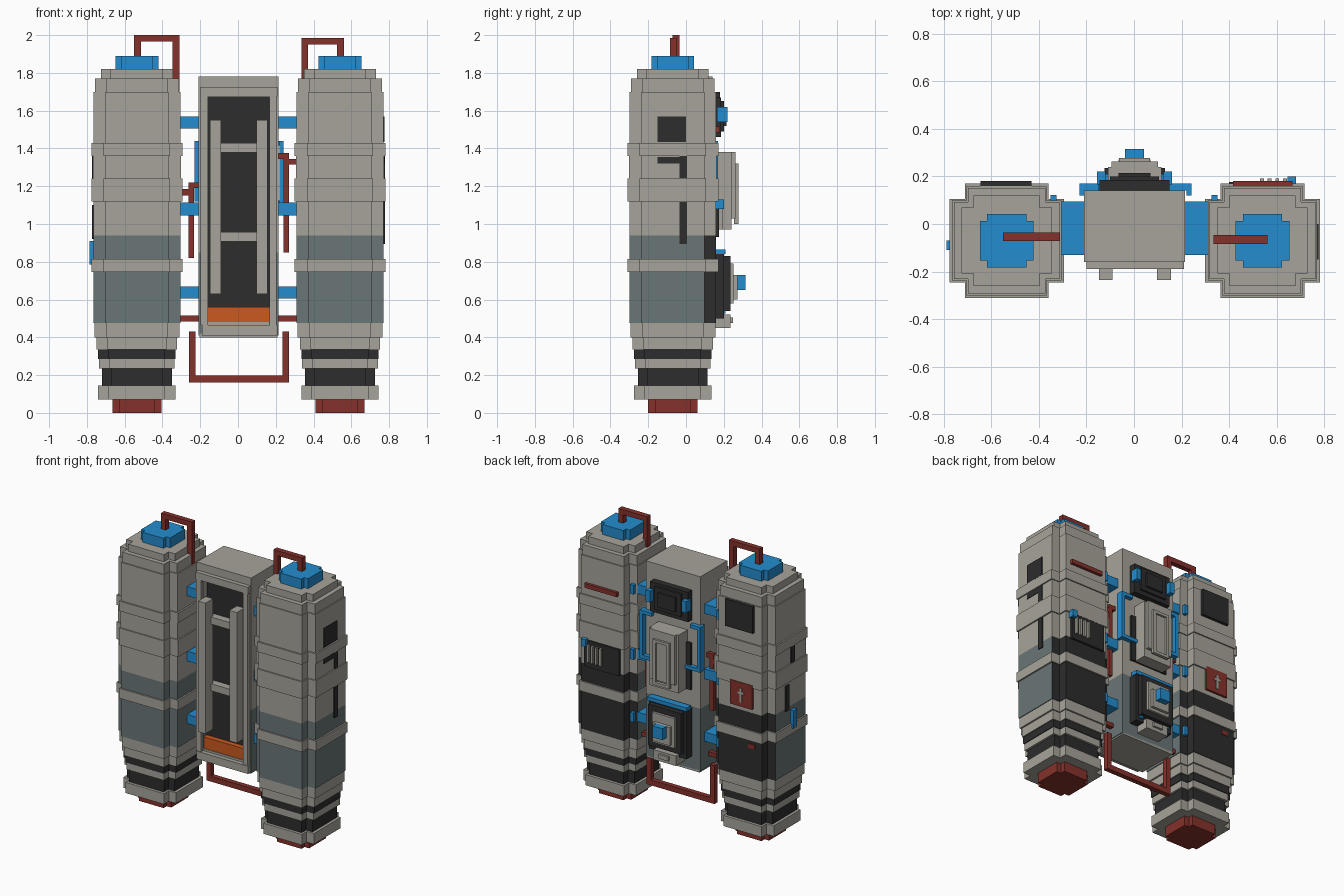
import bpy, bmesh

# ---- colours ----
def mat(name, r, g, b):
    m = bpy.data.materials.new(name)
    m.diffuse_color = (r, g, b, 1)
    return m

GREY = mat("warm_grey", .39, .37, .325)
BLACK = mat("charcoal", .026, .026, .027)
SLATE = mat("slate", .142, .182, .185)
BLUE = mat("bright_blue", .017, .265, .62)
RED = mat("dark_red", .235, .032, .025)
ORANGE = mat("orange", .60, .10, .014)


def finish(name, bm, mats):
    bmesh.ops.recalc_face_normals(bm, faces=bm.faces)
    me = bpy.data.meshes.new(name)
    bm.to_mesh(me)
    bm.free()
    for m in mats:
        me.materials.append(m)
    ob = bpy.data.objects.new(name, me)
    bpy.context.collection.objects.link(ob)
    return ob


def boxes(name, m, *bounds):
    """One object from boxes given as x0, x1, y0, y1, z0, z1."""
    bm = bmesh.new()
    for x0, x1, y0, y1, z0, z1 in bounds:
        vs = bmesh.ops.create_cube(bm, size=1)["verts"]
        for v in vs:
            v.co = (x1 if v.co.x > 0 else x0, y1 if v.co.y > 0 else y0,
                    z1 if v.co.z > 0 else z0)
    return finish(name, bm, [m])


# ---- tanks: stacked square sections with notched corners ----
TY = -.07
SECTIONS = [  # z0, z1, half width, colour
    (0, .07, .13, RED), (.07, .145, .205, GREY), (.145, .235, .185, BLACK),
    (.235, .285, .20, GREY), (.285, .335, .205, BLACK), (.335, .40, .213, GREY),
    (.40, .475, .225, GREY), (.475, .745, .23, SLATE), (.745, .815, .241, GREY),
    (.815, .94, .23, SLATE), (.94, 1.12, .23, GREY), (1.12, 1.24, .241, GREY),
    (1.24, 1.36, .232, GREY), (1.36, 1.43, .241, GREY), (1.43, 1.70, .23, GREY),
    (1.70, 1.77, .222, GREY), (1.77, 1.82, .19, GREY), (1.82, 1.89, .113, BLUE)]
TANK_MATS = [GREY, BLACK, SLATE, BLUE, RED]


def tank(name, cx):
    bm = bmesh.new()
    for z0, z1, h, m in SECTIONS:
        i = h * .73
        quarter = [(h, -i), (h, i), (i, i)]
        pts = []
        for _ in range(4):
            pts += quarter
            quarter = [(-y, x) for x, y in quarter]
        lo = [bm.verts.new((cx + x, TY + y, z0)) for x, y in pts]
        hi = [bm.verts.new((cx + x, TY + y, z1)) for x, y in pts]
        faces = [bm.faces.new(lo[::-1]), bm.faces.new(hi)]
        n = len(pts)
        faces += [bm.faces.new((lo[k], lo[(k + 1) % n], hi[(k + 1) % n], hi[k]))
                  for k in range(n)]
        for f in faces:
            # slate sections turn black along the back
            back = m is SLATE and f.calc_center_median().y > .09
            f.material_index = TANK_MATS.index(BLACK if back else m)
    finish(name, bm, TANK_MATS)


LX, RX = -.535, .54
tank("left_tank", LX)
tank("right_tank", RX)

# ---- top handles ----
boxes("left_top_handle", RED, (-.55, -.31, -.072, -.035, 1.965, 2.0),
      (-.55, -.513, -.072, -.035, 1.88, 1.97), (-.346, -.31, -.072, -.035, 1.69, 1.97))
boxes("right_top_handle", RED, (.335, .56, -.085, -.047, 1.95, 1.985),
      (.523, .56, -.085, -.047, 1.88, 1.96), (.335, .37, -.085, -.047, 1.75, 1.96))

# ---- centre pack: slate lower part, grey upper part, open framed front ----
boxes("pack_upper", GREY, (-.21, .215, -.11, .14, .85, 1.78))
boxes("pack_lower", SLATE, (-.21, .215, -.11, .14, .41, .85))
boxes("pack_base", GREY, (-.205, .21, -.16, .14, .40, .42))
boxes("frame_upper_sides", GREY, (-.21, -.158, -.16, -.11, .85, 1.70),
      (.165, .215, -.16, -.11, .85, 1.70))
boxes("frame_lower_sides", SLATE, (-.21, -.158, -.16, -.11, .41, .85),
      (.165, .215, -.16, -.11, .41, .85))
boxes("frame_trim", GREY, (-.21, .215, -.16, -.11, 1.67, 1.78),
      (-.20, .21, -.19, -.16, 1.675, 1.725), (-.158, .165, -.16, -.11, .41, .48),
      (-.19, .21, -.19, -.16, .41, .465),
      (-.198, -.16, -.185, -.16, .465, 1.675), (.167, .205, -.185, -.16, .465, 1.675))
boxes("front_recess_panel", BLACK, (-.158, .165, -.118, -.105, .48, 1.67))
boxes("orange_step", ORANGE, (-.158, .165, -.155, -.11, .475, .56))
boxes("front_rails", GREY, (-.147, -.09, -.235, -.15, .63, 1.55),
      (.097, .155, -.235, -.15, .63, 1.55))
boxes("rail_crossbars", GREY, (-.147, .155, -.17, -.11, 1.378, 1.428),
      (-.147, .155, -.17, -.11, .908, .958))

# ---- links between tanks and pack ----
for i, (z0, z1) in enumerate([(.605, .67), (1.045, 1.115), (1.505, 1.57)]):
    boxes(f"tank_link_{i + 1}", BLUE, (-.315, -.20, -.13, .095, z0, z1),
          (.205, .32, -.13, .095, z0, z1),
          (-.35, -.325, .09, .122, z0, z1), (.325, .35, .09, .122, z0, z1))

# ---- red pipes ----
boxes("left_pipe", RED, (-.262, -.234, .04, .07, .82, 1.22),
      (-.31, -.25, .04, .07, 1.15, 1.185), (-.24, -.20, .04, .07, 1.19, 1.22))
boxes("right_pipe", RED, (.24, .27, .04, .07, .85, 1.375),
      (.26, .32, .04, .07, 1.315, 1.345), (.205, .25, .04, .07, 1.345, 1.375))
boxes("lower_pipes", RED, (-.32, -.20, .02, .05, .485, .515), (.21, .32, .02, .05, .485, .515))
boxes("bottom_loop", RED, (-.26, .27, .02, .055, .16, .197),
      (-.26, -.226, .02, .055, .19, .43), (.236, .27, .02, .055, .19, .43))

# ---- back of the pack ----
boxes("back_top_unit", BLACK, (-.145, .15, .13, .185, 1.46, 1.67),
      (-.10, .105, .18, .20, 1.49, 1.65), (-.065, .07, .195, .215, 1.52, 1.62))
boxes("back_top_knobs", BLUE, (-.155, -.12, .165, .22, 1.54, 1.62),
      (.125, .16, .165, .22, 1.54, 1.62))
boxes("back_middle_backing", BLACK, (-.145, .15, .13, .155, .97, 1.30))
boxes("back_middle_unit", GREY, (-.11, .115, .13, .24, .97, 1.38),
      (-.095, .10, .235, .262, 1.03, 1.38))
boxes("back_middle_handle", GREY, (-.062, -.04, .255, .277, 1.0, 1.32),
      (.045, .067, .255, .277, 1.0, 1.32), (-.062, .067, .255, .277, 1.0, 1.02),
      (-.062, .067, .255, .277, 1.30, 1.32))
boxes("back_blue_pipes", BLUE, (-.23, -.205, .12, .17, 1.12, 1.44),
      (.22, .242, .12, .17, 1.10, 1.44), (-.23, -.15, .14, .17, 1.415, 1.44),
      (.15, .242, .14, .17, 1.415, 1.44), (-.23, -.11, .14, .17, 1.12, 1.145),
      (.11, .242, .14, .17, 1.10, 1.125))
boxes("back_lower_unit", BLACK, (-.145, .15, .13, .20, .50, .84),
      (-.125, .13, .19, .235, .54, .83))
boxes("back_lower_blue_rail", BLUE, (-.15, .155, .16, .21, .84, .866),
      (-.12, -.09, .19, .21, .525, .55), (.095, .125, .19, .21, .525, .55))
boxes("back_lower_plate", GREY, (-.085, .09, .23, .252, .58, .79),
      (-.065, .07, .25, .272, .60, .73))
boxes("back_lower_knob", BLUE, (-.037, .042, .265, .315, .65, .73))
boxes("back_foot", GREY, (-.085, .09, .13, .235, .45, .52), (-.035, .04, .23, .25, .475, .505))

# ---- back details on the tanks ----
boxes("left_tank_screen", BLACK, (-.645, -.43, .155, .18, 1.51, 1.70))
boxes("left_tank_red_plate", RED, (-.637, -.465, .155, .175, .97, 1.14))
boxes("left_tank_plate_slot", GREY, (-.558, -.543, .17, .18, 1.0, 1.10),
      (-.575, -.526, .17, .18, 1.06, 1.075))
boxes("left_tank_red_tag", RED, (-.65, -.60, .155, .165, .69, .72))
boxes("right_tank_red_bar", RED, (.415, .667, .155, .18, 1.485, 1.515))
boxes("right_tank_vent", BLACK, (.40, .67, .155, .176, .93, 1.115))
boxes("right_tank_vent_bars", GREY, *[(x, x + .016, .17, .192, .97, 1.09)
                                      for x in (.53, .562, .594, .626)])
boxes("right_tank_blue_tag", BLUE, (.645, .68, .155, .20, 1.08, 1.13))

# ---- outer side details on the tanks ----
boxes("right_tank_side_marks", BLACK, (.76, .776, -.15, 0, 1.435, 1.57),
      (.76, .776, -.15, 0, 1.32, 1.355), (.76, .777, -.035, .005, 1.24, 1.38),
      (.76, .777, -.035, .005, .895, 1.12))
boxes("left_tank_side_marks", BLACK, (-.772, -.755, -.11, -.07, 1.24, 1.36),
      (-.772, -.755, -.05, -.01, .92, 1.10))
boxes("left_tank_side_tag", BLUE, (-.787, -.755, -.11, -.07, .785, .91))
